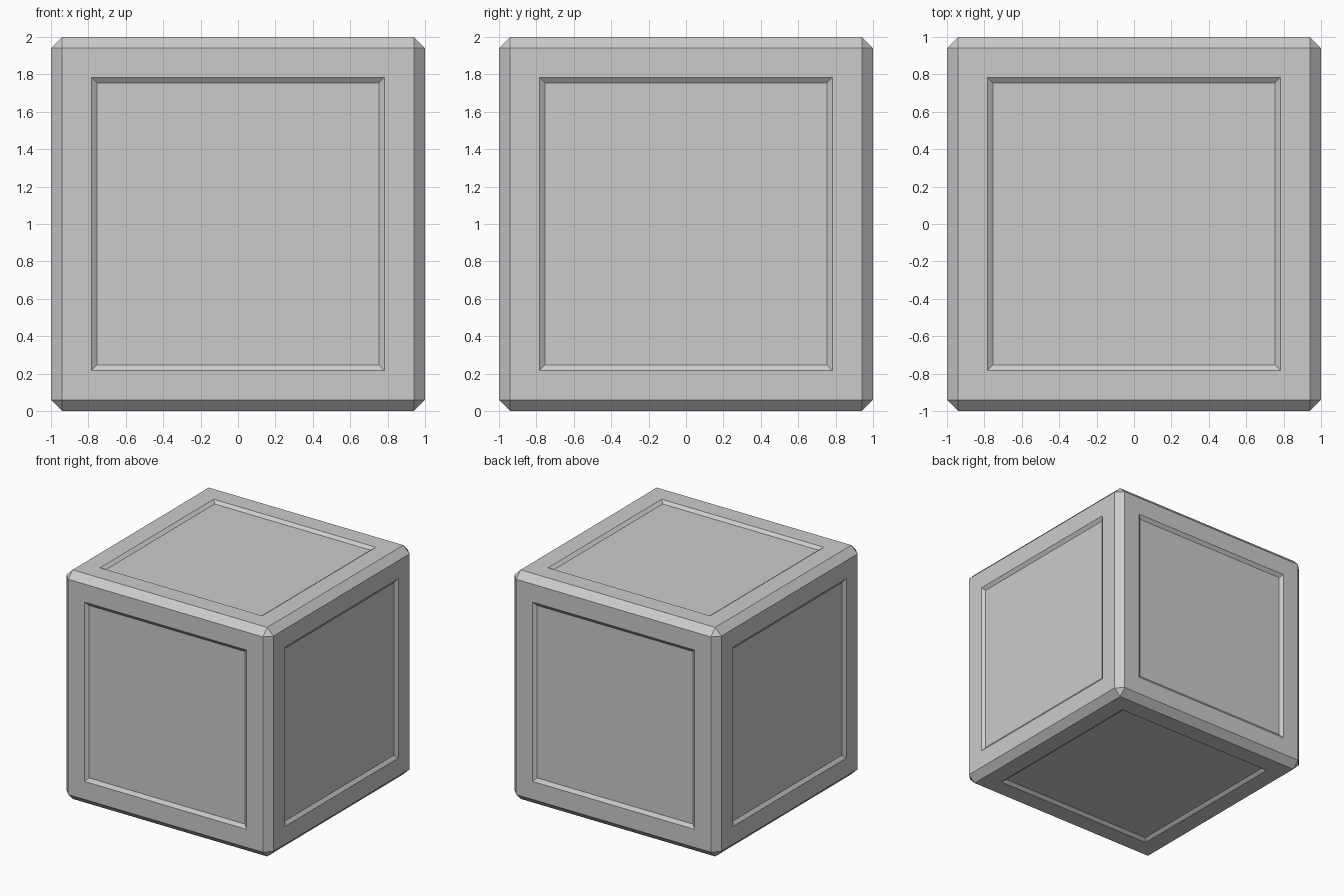
import bpy, bmesh
from mathutils import Matrix

if "Cube" in bpy.data.objects:
    bpy.data.objects.remove(bpy.data.objects["Cube"])

bm = bmesh.new()

# Cube with single-segment chamfered edges
bmesh.ops.create_cube(bm, size=2.0, matrix=Matrix.Translation((0, 0, 1)))
bmesh.ops.bevel(bm, geom=bm.edges[:], offset=0.06, offset_type='OFFSET',
                segments=1, profile=0.5, affect='EDGES')

# Shallow sloped recess in each of the six main faces
bm.normal_update()
panels = [f for f in bm.faces if f.calc_area() > 1.0]
bmesh.ops.inset_individual(bm, faces=panels, thickness=0.222)
bmesh.ops.inset_individual(bm, faces=panels, thickness=0.042, depth=-0.022)
bmesh.ops.recalc_face_normals(bm, faces=bm.faces[:])

mesh = bpy.data.meshes.new("panelled_cube")
bm.to_mesh(mesh)
bm.free()
cube = bpy.data.objects.new("panelled_cube", mesh)
bpy.context.collection.objects.link(cube)
